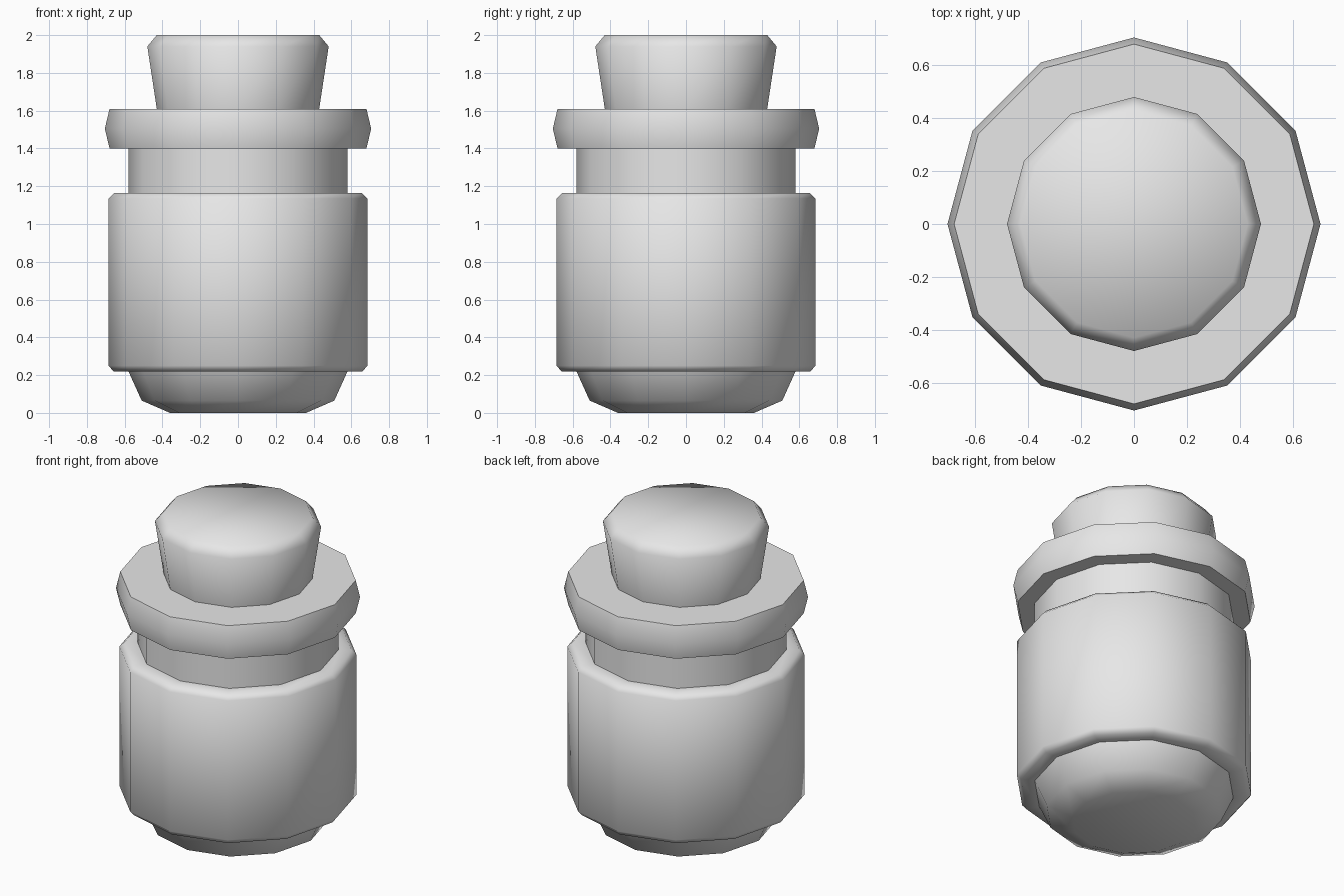
import bpy, bmesh, math

SIDES = 12

cube = bpy.data.objects.get("Cube")
if cube:
    bpy.data.objects.remove(cube)

grey = bpy.data.materials.new("plain grey")
grey.use_nodes = True
colour = (0.8, 0.8, 0.8, 1)
grey.diffuse_color = colour
grey.node_tree.nodes["Principled BSDF"].inputs["Base Color"].default_value = colour


def lathe(name, profile, cap_bottom=False, cap_top=False):
    """Turn a (radius, height) profile, listed upwards, round the z axis."""
    bm = bmesh.new()
    rings = []
    for r, z in profile:
        angles = [2 * math.pi * i / SIDES for i in range(SIDES)]
        rings.append([bm.verts.new((r * math.cos(a), r * math.sin(a), z)) for a in angles])
    for low, high in zip(rings, rings[1:]):
        for i in range(SIDES):
            j = (i + 1) % SIDES
            bm.faces.new((low[i], low[j], high[j], high[i]))
    if cap_bottom:
        bm.faces.new(rings[0][::-1])
    if cap_top:
        bm.faces.new(rings[-1])
    mesh = bpy.data.meshes.new(name)
    bm.to_mesh(mesh)
    bm.free()
    mesh.materials.append(grey)
    obj = bpy.data.objects.new(name, mesh)
    bpy.context.collection.objects.link(obj)
    bpy.ops.object.select_all(action="DESELECT")
    obj.select_set(True)
    bpy.context.view_layer.objects.active = obj
    bpy.ops.object.shade_smooth_by_angle(angle=math.radians(55))
    return obj


# Tapered foot with a rounded underside
lathe("jar_base", [(0.36, 0), (0.51, 0.065), (0.58, 0.22)], cap_bottom=True)

# Wide body with softened shoulders
lathe("jar_body", [(0.58, 0.22), (0.66, 0.22), (0.685, 0.25),
                   (0.685, 1.135), (0.655, 1.165), (0.58, 1.165)])

# Straight neck
lathe("jar_neck", [(0.58, 1.165), (0.58, 1.4)])

# Overhanging lip
lathe("jar_lip", [(0.58, 1.4), (0.68, 1.4), (0.705, 1.505),
                  (0.68, 1.61), (0.43, 1.61)])

# Flared stopper
lathe("stopper", [(0.43, 1.61), (0.48, 1.94), (0.43, 2)], cap_top=True)
